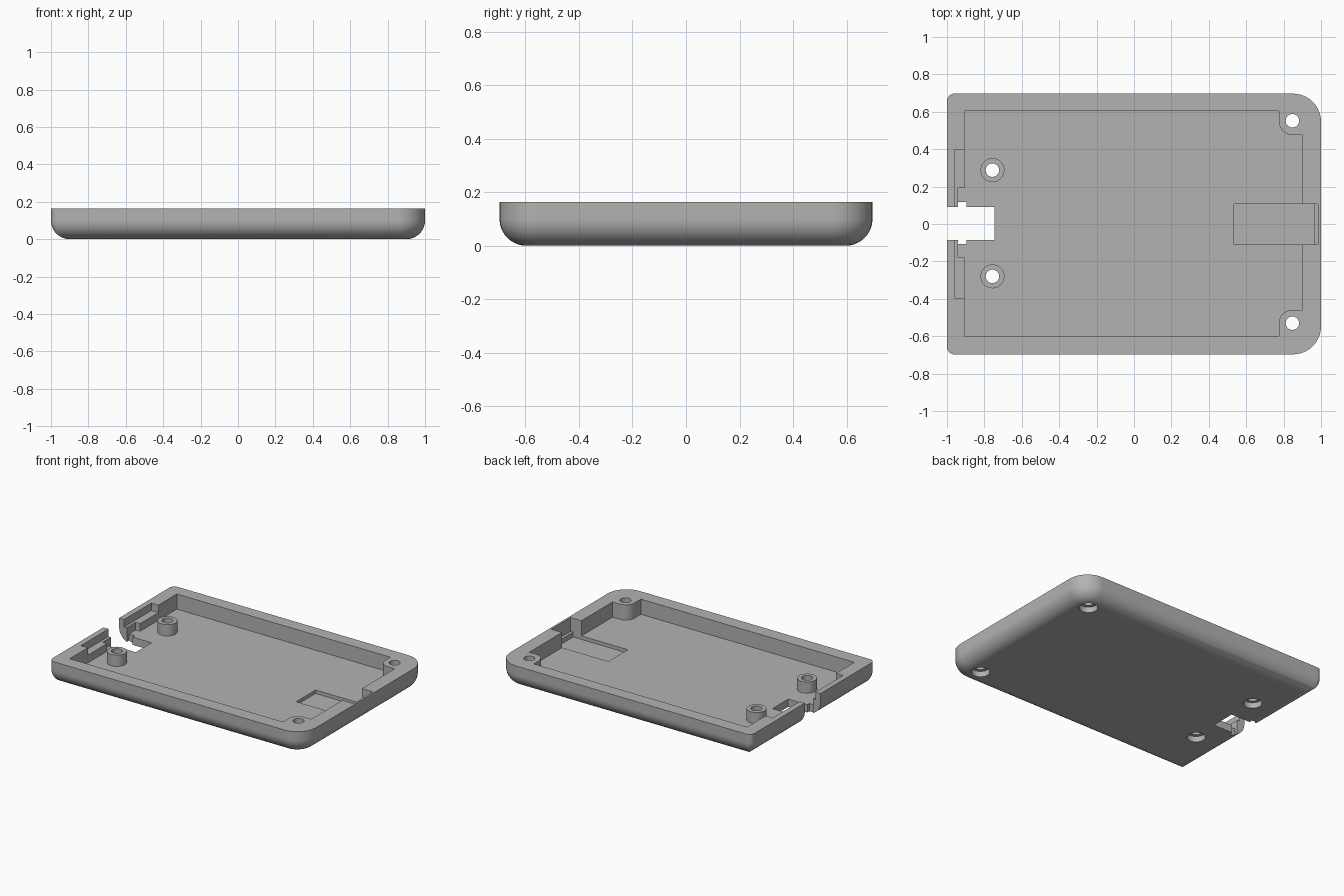
import bpy, bmesh, math
from math import sin, cos, pi

cube = bpy.data.objects.get("Cube")
if cube:
    bpy.data.objects.remove(cube, do_unlink=True)

TOP, FLOOR, FILLET = 0.163, 0.055, 0.1

grey = bpy.data.materials.new("plain grey")
grey.use_nodes = True
grey.diffuse_color = (0.45, 0.45, 0.45, 1)
grey.node_tree.nodes["Principled BSDF"].inputs["Base Color"].default_value = (0.45, 0.45, 0.45, 1)


def loft(name, rings):
    """Solid through rings of equal point count, capped at both ends."""
    bm = bmesh.new()
    loops = [[bm.verts.new(p) for p in ring] for ring in rings]
    n = len(loops[0])
    for a, b in zip(loops, loops[1:]):
        for i in range(n):
            j = (i + 1) % n
            bm.faces.new((a[i], a[j], b[j], b[i]))
    bm.faces.new(loops[0][::-1])
    bm.faces.new(loops[-1])
    bmesh.ops.remove_doubles(bm, verts=bm.verts, dist=1e-5)
    bmesh.ops.recalc_face_normals(bm, faces=bm.faces)
    mesh = bpy.data.meshes.new(name)
    bm.to_mesh(mesh)
    bm.free()
    mesh.materials.append(grey)
    obj = bpy.data.objects.new(name, mesh)
    bpy.context.collection.objects.link(obj)
    return obj


def prism(name, outline, z0, z1):
    return loft(name, [[(x, y, z) for x, y in outline] for z in (z0, z1)])


def box(name, x0, x1, y0, y1, z0, z1):
    return prism(name, [(x0, y0), (x1, y0), (x1, y1), (x0, y1)], z0, z1)


def arc(cx, cy, r, a0, a1, steps=10):
    angles = [a0 + (a1 - a0) * i / steps for i in range(steps + 1)]
    return [(cx + r * cos(a), cy + r * sin(a)) for a in angles]


def cylinder(name, x, y, r, z0, z1):
    return prism(name, arc(x, y, r, 0, 2 * pi, 40)[:-1], z0, z1)


def combine(target, other, operation):
    mod = target.modifiers.new(operation, 'BOOLEAN')
    mod.operation, mod.object, mod.solver = operation, other, 'EXACT'
    bpy.context.view_layer.objects.active = target
    bpy.ops.object.modifier_apply(modifier=mod.name)
    bpy.data.objects.remove(other, do_unlink=True)


def outer_ring(inset, z):
    """Case outline, wide corners at +x and tight corners at -x."""
    pts = []
    for k, (sx, sy, r) in enumerate([(1, 1, .15), (-1, 1, .04), (-1, -1, .04), (1, -1, .15)]):
        c = max(r, inset)
        pts += arc(sx * (1 - c), sy * (.697 - c), max(r - inset, 0), k * pi / 2, (k + 1) * pi / 2)
    return [(x, y, z) for x, y in pts]


# Outer shell with a rounded lower edge
steps = [i / 10 * pi / 2 for i in range(11)]
rings = [outer_ring(FILLET * (1 - sin(a)), FILLET * (1 - cos(a))) for a in steps]
case = loft("case_tray", rings + [outer_ring(0, TOP)])

# Main cavity, leaving rounded screw posts in the two +x corners
cavity = [(-.905, -.6), (.775, -.6)]
cavity += arc(.845, -.53, .07, pi, pi / 2) + [(.9, -.46), (.9, .477)]
cavity += arc(.845, .547, .07, -pi / 2, -pi) + [(.775, .605), (-.905, .605)]
combine(case, prism("cavity", cavity, FLOOR, 1), 'DIFFERENCE')

# Stepped recess at the +x end
combine(case, box("lower_recess", .535, .965, -.11, .108, .03, 1), 'DIFFERENCE')
combine(case, box("upper_recess", .8, .985, -.11, .108, .065, 1), 'DIFFERENCE')

# Ledges, inner step and cable slot at the -x end
combine(case, box("ledge", -.96, -.85, -.395, .397, .11, 1), 'DIFFERENCE')
combine(case, box("inner_step", -.94, -.85, -.178, .192, FLOOR, 1), 'DIFFERENCE')
combine(case, box("cable_slot", -1.1, -.745, -.085, .092, -1, 1), 'DIFFERENCE')
combine(case, box("cable_grip", -.94, -.895, -.108, .117, -1, 1), 'DIFFERENCE')

# Free standing screw posts
posts = [(-.757, .288), (-.757, -.28)]
for x, y in posts:
    combine(case, cylinder("post", x, y, .064, FLOOR - .01, .135), 'UNION')

# Screw holes with counterbores underneath
for x, y in posts + [(.847, .552), (.847, -.53)]:
    combine(case, cylinder("screw_hole", x, y, .036, -1, 1), 'DIFFERENCE')
    combine(case, cylinder("counterbore", x, y, .06, -1, .04), 'DIFFERENCE')

bpy.ops.object.select_all(action='DESELECT')
case.select_set(True)
bpy.context.view_layer.objects.active = case
bpy.ops.object.shade_smooth_by_angle(angle=math.radians(30))
normals = case.modifiers.new("flat_caps", 'WEIGHTED_NORMAL')
normals.keep_sharp = True
